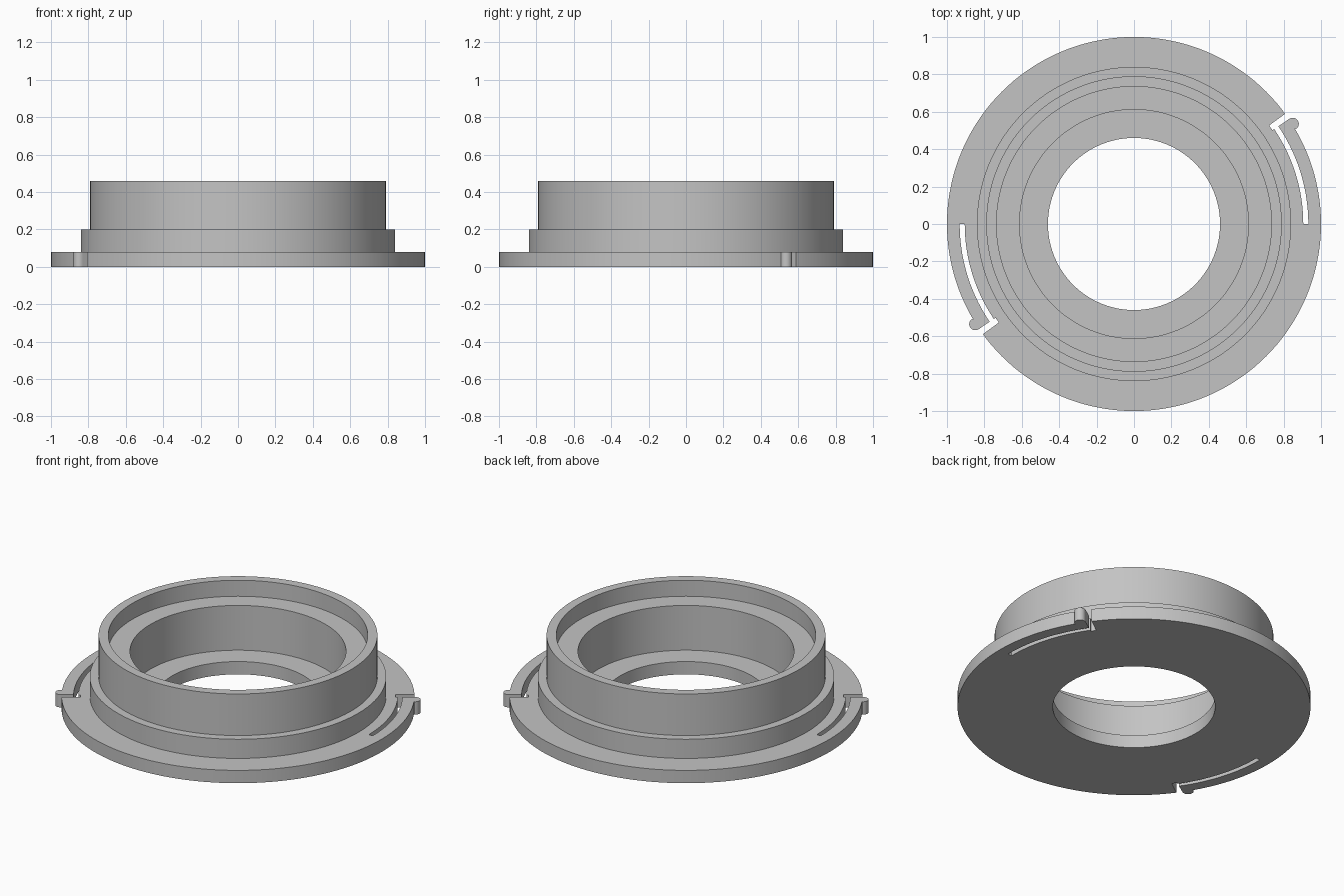
import bpy, bmesh
from math import sin, cos, pi, radians

if "Cube" in bpy.data.objects:
    bpy.data.objects.remove(bpy.data.objects["Cube"])

SEGMENTS = 144
FLANGE = 0.08          # flange thickness
SLOT_END = radians(34.1)
GAP_END = radians(36.1)

grey = bpy.data.materials.new("plain grey")
grey.use_nodes = True
grey.diffuse_color = (0.55, 0.55, 0.55, 1)
grey.node_tree.nodes["Principled BSDF"].inputs["Base Color"].default_value = grey.diffuse_color


def make_object(name, bm):
    bmesh.ops.recalc_face_normals(bm, faces=bm.faces)
    mesh = bpy.data.meshes.new(name)
    bm.to_mesh(mesh)
    bm.free()
    mesh.materials.append(grey)
    obj = bpy.data.objects.new(name, mesh)
    bpy.context.collection.objects.link(obj)
    return obj


def lathe(name, profile):
    """Closed (radius, height) profile spun about z."""
    bm = bmesh.new()
    rings = [[bm.verts.new((r * cos(a), r * sin(a), z)) for r, z in profile]
             for a in (2 * pi * i / SEGMENTS for i in range(SEGMENTS))]
    n = len(profile)
    for i in range(SEGMENTS):
        here, there = rings[i], rings[(i + 1) % SEGMENTS]
        for j in range(n):
            k = (j + 1) % n
            bm.faces.new((here[j], there[j], there[k], here[k]))
    return make_object(name, bm)


def prism(name, outline, bottom, top):
    """Flat outline extruded upward."""
    bm = bmesh.new()
    face = bm.faces.new([bm.verts.new((x, y, bottom)) for x, y in outline])
    result = bmesh.ops.extrude_face_region(bm, geom=[face])
    verts = [v for v in result["geom"] if isinstance(v, bmesh.types.BMVert)]
    bmesh.ops.translate(bm, verts=verts, vec=(0, 0, top - bottom))
    return make_object(name, bm)


def polar(r, a):
    return r * cos(a), r * sin(a)


def arc(r, start, end, steps=24):
    return [polar(r, start + (end - start) * i / steps) for i in range(steps + 1)]


def combine(target, tool, operation):
    mod = target.modifiers.new(operation.lower(), 'BOOLEAN')
    mod.operation, mod.object, mod.solver = operation, tool, 'EXACT'
    bpy.ops.object.select_all(action='DESELECT')
    bpy.context.view_layer.objects.active = target
    target.select_set(True)
    bpy.ops.object.modifier_apply(modifier=mod.name)
    bpy.data.objects.remove(tool)


# Stepped collar with its flange, inner ledge and bore
adapter = lathe("flanged_collar", [
    (0.46, 0), (1, 0), (1, FLANGE), (0.84, FLANGE), (0.84, 0.2), (0.79, 0.2),
    (0.79, 0.46), (0.735, 0.46), (0.735, 0.36), (0.612, 0.36),
    (0.612, FLANGE), (0.46, FLANGE)])

# Two opposite spring arms: an L-shaped slot frees each, a round nub ends it
for turn in (0, pi):
    slot = (arc(0.932, turn + SLOT_END, turn)
            + arc(0.905, turn, turn + SLOT_END)
            + [polar(0.894, turn + SLOT_END), polar(0.894, turn + GAP_END),
               polar(1.05, turn + GAP_END), polar(1.05, turn + SLOT_END)])
    combine(adapter, prism("slot_cutter", slot, -0.1, FLANGE + 0.05), 'DIFFERENCE')

    nub_angle = turn + radians(32.25)
    cx, cy = polar(1.004, nub_angle)
    rim = [(cx + 0.032 * cos(a), cy + 0.032 * sin(a))
           for a in (nub_angle - pi / 2 + pi * i / 20 for i in range(21))]
    nub = rim + [polar(0.965, turn + SLOT_END), polar(0.975, nub_angle)]
    combine(adapter, prism("arm_nub", nub, 0, FLANGE), 'UNION')

bpy.ops.object.select_all(action='DESELECT')
bpy.context.view_layer.objects.active = adapter
adapter.select_set(True)
bpy.ops.object.shade_smooth_by_angle(angle=radians(30))
